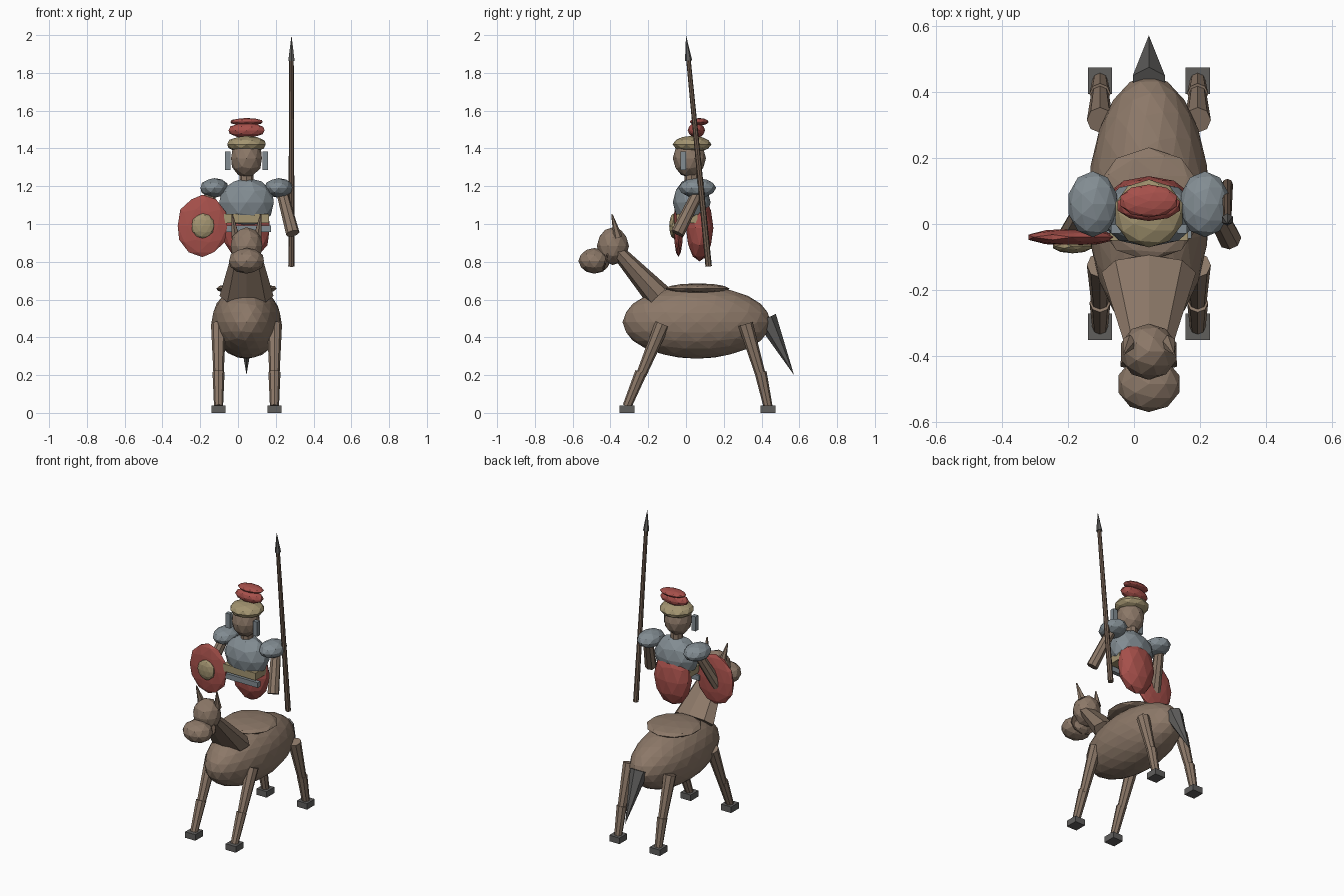
import bpy
from mathutils import Vector, Matrix

if "Cube" in bpy.data.objects:
    bpy.data.objects.remove(bpy.data.objects["Cube"])

CX = 0.045  # horse and rider share this centre line


def material(name, r, g, b):
    m = bpy.data.materials.new(name)
    m.diffuse_color = (r, g, b, 1)
    m.use_nodes = True
    m.node_tree.nodes["Principled BSDF"].inputs["Base Color"].default_value = m.diffuse_color
    return m


BROWN = material("horse brown", .262, .188, .138)
RED = material("cloth red", .39, .082, .071)
STEEL = material("steel grey", .225, .265, .29)
GOLD = material("dull gold", .37, .30, .165)
DARK = material("dark grey", .115, .112, .108)
WOOD = material("spear wood", .165, .112, .08)


def finish(name, mat):
    o = bpy.context.object
    o.name = name
    o.data.materials.append(mat)
    return o


def ball(name, mat, loc, radii, sub=2, rot=(0, 0, 0)):
    bpy.ops.mesh.primitive_ico_sphere_add(subdivisions=sub, radius=1, location=loc, rotation=rot)
    o = finish(name, mat)
    o.scale = radii
    return o


def box(name, mat, loc, half):
    bpy.ops.mesh.primitive_cube_add(size=2, location=loc)
    o = finish(name, mat)
    o.scale = half
    return o


def rod(name, mat, a, b, r1, r2, sides=8, squash=1.0):
    """Tapered rod from a to b; squash flattens it across the x axis."""
    a, b = Vector(a), Vector(b)
    d = b - a
    bpy.ops.mesh.primitive_cone_add(vertices=sides, radius1=r1, radius2=r2, depth=d.length)
    o = finish(name, mat)
    z = d.normalized()
    x = (Vector((1, 0, 0)) - z * z.x).normalized()
    frame = Matrix((x, z.cross(x), z)).transposed().to_4x4()
    o.matrix_world = Matrix.Translation((a + b) / 2) @ frame @ Matrix.Diagonal((1, squash, 1, 1))
    return o


# Horse body, neck and head
ball("horse_body", BROWN, (CX, .057, .48), (.185, .393, .193), 3)
rod("horse_neck", BROWN, (CX, -.147, .619), (CX, -.375, .87), .143, .07, 8, .5)
ball("horse_head", BROWN, (CX, -.387, .883), (.088, .085, .1))
ball("horse_muzzle", BROWN, (CX, -.485, .805), (.097, .085, .068))
rod("noseband", WOOD, (CX, -.42, .81), (CX, -.427, .812), .09, .09, 10, .7)

# Saddle and tail
ball("saddle", BROWN, (CX, .06, .658), (.168, .172, .028))
rod("tail", DARK, (CX, .425, .5), (CX, .572, .2), .056, 0, 6)

for s, side in ((-1, "left"), (1, "right")):
    # Ears and saddle pegs
    rod("ear_" + side, BROWN, (CX + s * .058, -.36, .93), (CX + s * .075, -.392, 1.05), .024, .004, 6)
    rod("saddle_peg_" + side, GOLD, (CX + s * .13, .1, .648), (CX + s * .172, .1, .648), .02, .02, 6)
    # Legs: hip, knee and hoof positions in y
    for end, hip, knee, foot in (("front", -.125, -.238, -.312), ("back", .315, .395, .434)):
        x = CX + s * .148
        tag = end + "_" + side
        rod("upper_leg_" + tag, BROWN, (x, hip, .47), (x, knee, .2), .04, .027)
        rod("lower_leg_" + tag, BROWN, (x, knee, .215), (x, foot, .035), .032, .024)
        box("hoof_" + tag, DARK, (x, foot, .02), (.037, .04, .02))
    # Rider shoulder guards, arms and cheek plates
    ball("shoulder_" + side, STEEL, (CX + s * .17, .06, 1.191), (.077, .1, .052))
    rod("arm_" + side, BROWN, (CX + s * .185, .07, 1.18), (CX + s * .245, -.045, .95), .03, .036)
    box("cheek_plate_" + side, STEEL, (CX + s * .1, -.015, 1.335), (.015, .014, .048))

# Rider torso, belt and cape
ball("torso", STEEL, (CX, .03, 1.115), (.152, .1, .13))
ball("cape", RED, (CX, .072, .98), (.13, .073, .178))
box("belt", GOLD, (CX, .005, 1.03), (.118, .055, .024))
box("belt_plate", STEEL, (CX, -.03, .975), (.13, .014, .017))

# Rider head, helmet and crest
rod("rider_neck", BROWN, (CX, .03, 1.2), (CX, .03, 1.3), .038, .038)
ball("rider_head", BROWN, (CX, .018, 1.348), (.086, .088, .103))
ball("helmet", GOLD, (CX, .032, 1.422), (.107, .103, .045))
ball("crest_lower", RED, (CX, .055, 1.496), (.1, .046, .04))
ball("crest_upper", RED, (CX, .07, 1.541), (.09, .05, .02))

# Shield with boss
ball("shield", RED, (-.188, -.04, .99), (.138, .026, .165))
ball("shield_boss", GOLD, (-.186, -.067, .99), (.062, .022, .066))

# Spear
rod("spear_shaft", WOOD, (.283, .12, .775), (.283, .013, 1.87), .017, .012)
rod("spear_tip", DARK, (.283, .0135, 1.865), (.283, .0, 2.0), .019, 0, 6)
